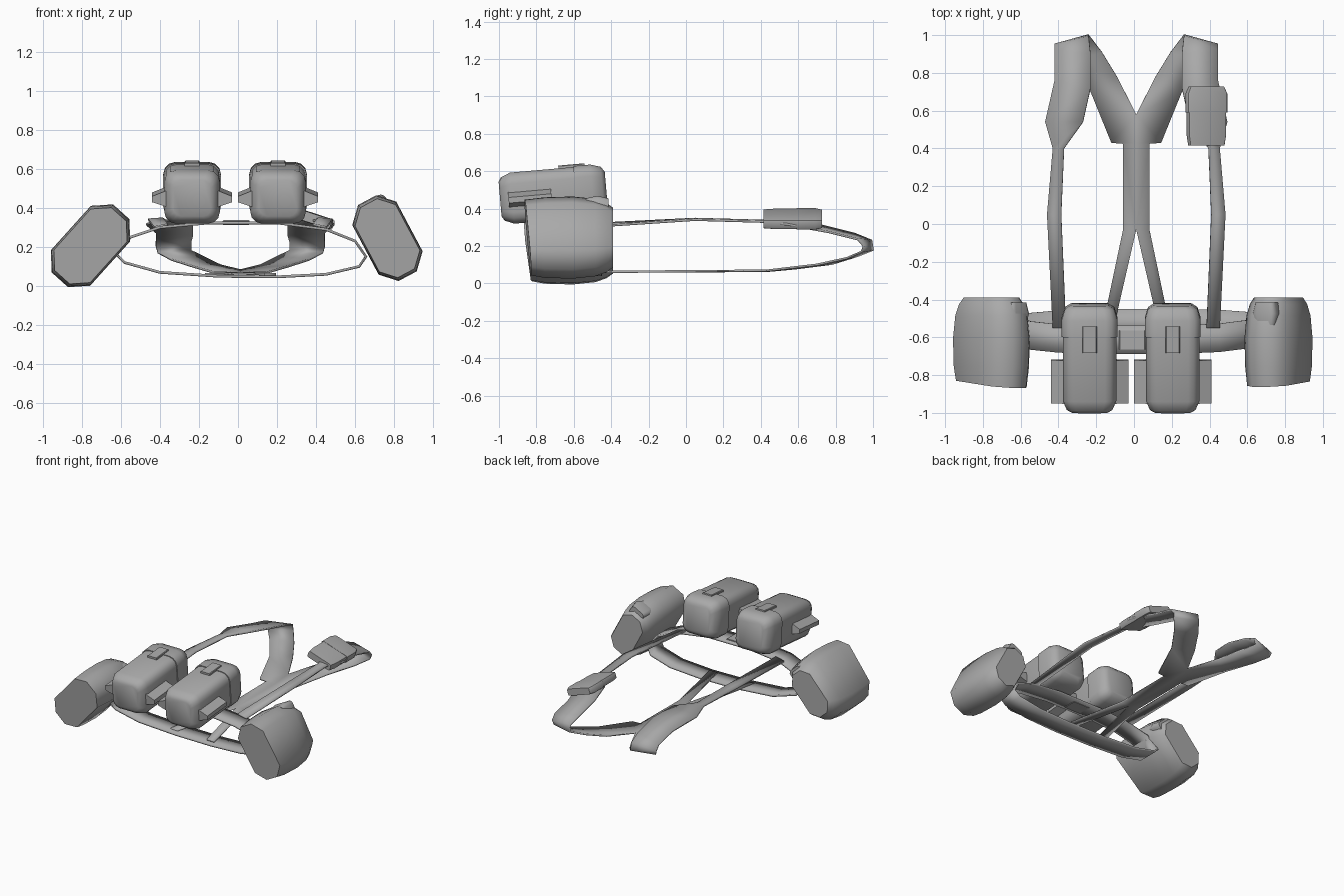
import bpy, bmesh, math
from mathutils import Matrix, Vector

cube = bpy.data.objects.get("Cube")
if cube:
    bpy.data.objects.remove(cube, do_unlink=True)

grey = bpy.data.materials.new("canvas grey")
grey.use_nodes = True
colour = (0.4, 0.4, 0.4, 1)
grey.diffuse_color = colour
grey.node_tree.nodes["Principled BSDF"].inputs["Base Color"].default_value = colour


def finish(bm, name, thickness=0, angle=40):
    """Turn a bmesh into a named, shaded object, optionally thickened."""
    bmesh.ops.remove_doubles(bm, verts=bm.verts, dist=0.0005)
    bmesh.ops.recalc_face_normals(bm, faces=bm.faces)
    mesh = bpy.data.meshes.new(name)
    bm.to_mesh(mesh)
    bm.free()
    mesh.materials.append(grey)
    obj = bpy.data.objects.new(name, mesh)
    bpy.context.collection.objects.link(obj)
    bpy.ops.object.select_all(action="DESELECT")
    obj.select_set(True)
    bpy.context.view_layer.objects.active = obj
    bpy.ops.object.shade_smooth_by_angle(angle=math.radians(angle))
    if thickness:
        solid = obj.modifiers.new("webbing thickness", "SOLIDIFY")
        solid.thickness = thickness
        solid.offset = 0
    return obj


def ribbon(bm, pairs, closed=False):
    """Strip of quads between two edges given as point pairs."""
    rows = [[bm.verts.new(p) for p in pair] for pair in pairs]
    following = rows[1:] + (rows[:1] if closed else [])
    for (a, b), (c, d) in zip(rows, following):
        bm.faces.new((a, b, d, c))


def loft(name, outline, sections, place, angle=40, tilt=0):
    """Capped body: an x-z outline scaled along y by (y, scale) sections."""
    bm = bmesh.new()
    rings = []
    for i, (y, s) in enumerate(sections):
        lean = tilt if i == 0 else 0
        rings.append([bm.verts.new(place @ Vector((x * s, y + lean * x, z * s)))
                      for x, z in outline])
    n = len(outline)
    for a, b in zip(rings, rings[1:]):
        for i in range(n):
            j = (i + 1) % n
            bm.faces.new((a[i], a[j], b[j], b[i]))
    bm.faces.new(rings[0])
    bm.faces.new(rings[-1])
    return finish(bm, name, angle=angle)


def rounded_rect(w, h, r, steps=3):
    """Rounded rectangle from half sizes, corner radius and corner steps."""
    points = []
    for k, (sx, sz) in enumerate([(1, 1), (-1, 1), (-1, -1), (1, -1)]):
        for i in range(steps + 1):
            a = (k + i / steps) * math.pi / 2
            points.append((sx * (w - r) + r * math.cos(a),
                           sz * (h - r) + r * math.sin(a)))
    return points


# Harness half: front strap, shoulder pad, back yoke, spine and tail strap
middle = 0.012
half = [
    ((-.43, -.55, .3), (-.36, -.55, .315)),
    ((-.46, .05, .34), (-.385, .05, .345)),
    ((-.43, .4, .33), (-.37, .4, .335)),
    ((-.47, .54, .315), (-.27, .54, .34)),
    ((-.42, .76, .275), (-.23, .72, .31)),
    ((-.42, .92, .235), (-.23, .9, .265)),
    ((-.42, .95, .2), (-.24, .99, .23)),
    ((-.41, .94, .17), (-.24, 1, .18)),
    ((-.34, .86, .135), (-.17, .91, .145)),
    ((-.23, .7, .1), (-.09, .78, .105)),
    ((-.12, .43, .068), (middle, .58, .08)),
    ((-.058, .425, .068), (middle, .425, .066)),
    ((-.058, -.03, .065), (middle, -.03, .065)),
    ((-.17, -.56, .06), (-.11, -.56, .06)),
]
bm = bmesh.new()
ribbon(bm, half)
ribbon(bm, [[(2 * middle - x, y, z) for x, y, z in pair] for pair in half])
finish(bm, "shoulder_harness", thickness=0.012)

# Waist belt: flattened ring, its upper front run set further forward
ring = [(-.62, .16), (-.55, .25), (-.4, .3), (-.15, .323), (.2, .323),
        (.45, .29), (.6, .23), (.655, .15), (.62, .1), (.45, .06),
        (.2, .047), (-.1, .05), (-.4, .07), (-.58, .12)]
bm = bmesh.new()
pairs = []
for x, z in ring:
    y = -0.51 - 0.32 * z
    pairs.append(((x, y - 0.075, z), (x, y + 0.075, z)))
ribbon(bm, pairs, closed=True)
finish(bm, "waist_belt", thickness=0.014)

# Belt buckle
loft("belt_buckle", rounded_rect(.07, .012, .005, 1), [(-.05, 1), (.05, 1)],
     Matrix.Translation((-.01, -.615, .325)))

# Front pouches with lid, closing tab and side wings
body = [(-.285, .68), (-.27, .85), (-.22, 1), (.12, 1), (.12, 1.04),
        (.21, 1.04), (.265, .92), (.285, .72)]
wing = [(.13, .045), (.205, .015), (.205, -.015), (.13, -.04)]
for side, x in (("right", -.235), ("left", .205)):
    place = (Matrix.Translation((x, -.71, .475))
             @ Matrix.Rotation(math.radians(5), 4, "X"))
    loft(side + "_front_pouch", rounded_rect(.142, .137, .06), body, place)
    loft(side + "_pouch_tab", rounded_rect(.038, .01, .004, 1),
         [(.04, 1), (.18, 1)], place @ Matrix.Translation((0, 0, .142)))
    for label, s in (("outer", -1), ("inner", 1)):
        loft(f"{side}_pouch_{label}_wing", [(s * a, b - .01) for a, b in wing],
             [(-.24, 1), (-.01, 1)], place)

# Hip canteen covers: bulging octagonal bodies, tapered to the rear
quarter = [(.23, .055), (.15, .133)]
octagon = (quarter + [(-a, b) for a, b in reversed(quarter)]
           + [(-a, -b) for a, b in quarter]
           + [(a, -b) for a, b in reversed(quarter)])
bulge = [(-.24, .94), (-.15, 1), (0, 1.02), (.12, .96), (.18, .86), (.215, .74)]
for side, centre, turn, size, tilt in (
        ("right", (-.755, -.605, .206), 48, 1, -.1),
        ("left", (.765, -.605, .245), 118, .94, -.08)):
    place = (Matrix.Translation(centre)
             @ Matrix.Rotation(-math.radians(turn), 4, "Y"))
    loft(side + "_canteen_cover", [(a * size, b * size) for a, b in octagon],
         bulge, place, angle=50, tilt=tilt)
    # Closing flap at the inner rear corner
    inner = place @ Matrix.Translation((.165, .13, -.02))
    loft(side + "_canteen_flap", rounded_rect(.052, .07, .03),
         [(-.06, .8), (0, 1), (.06, .8)], inner)

# Small pouch on the left shoulder pad
place = (Matrix.Translation((.383, .57, .345))
         @ Matrix.Rotation(math.radians(18), 4, "Y"))
loft("shoulder_pouch", rounded_rect(.105, .027, .012, 2),
     [(-.155, .92), (-.1, 1), (.02, 1), (.02, 1.06), (.12, 1.06), (.158, .9)],
     place)
